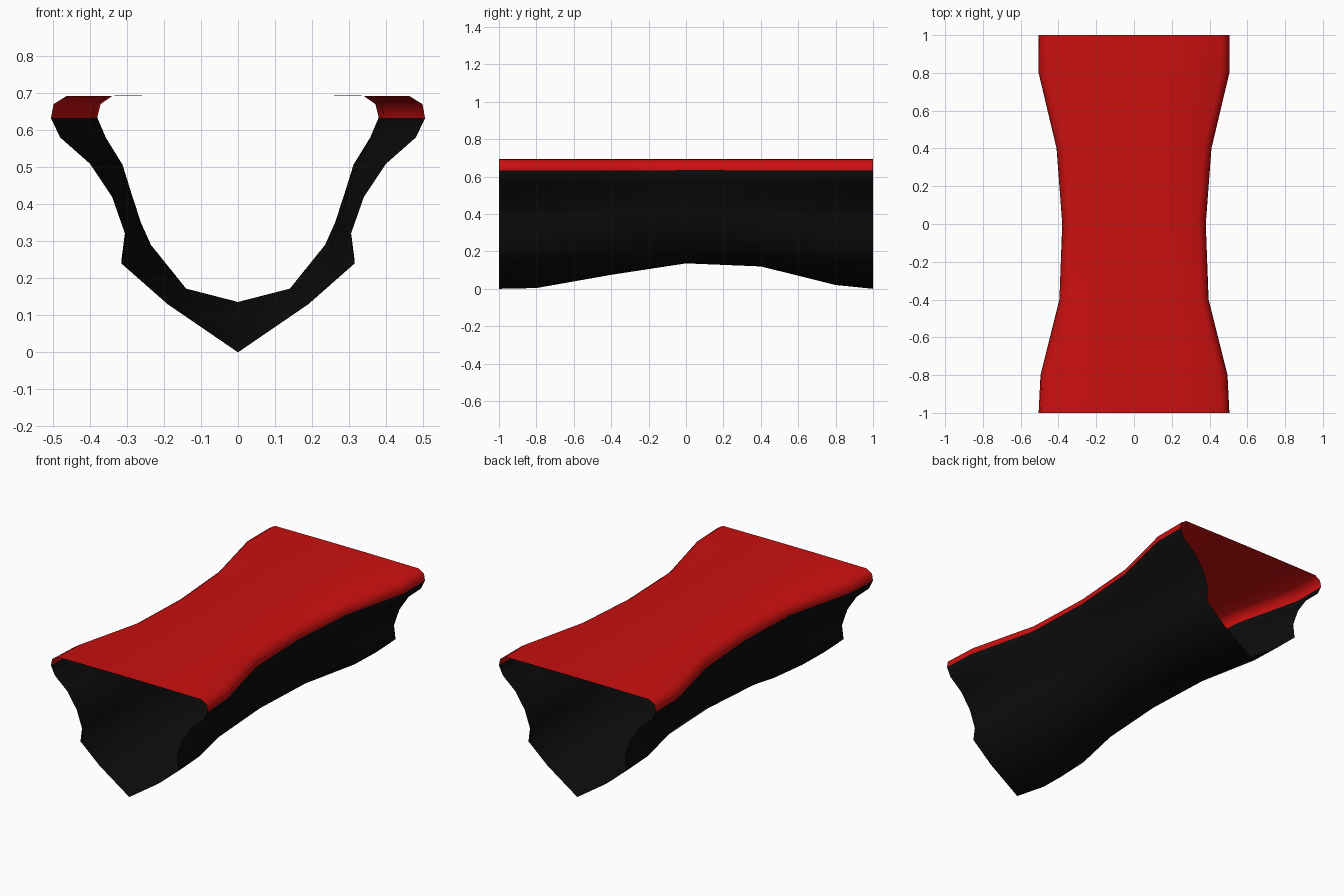
import bpy, bmesh, math

if "Cube" in bpy.data.objects:
    bpy.data.objects.remove(bpy.data.objects["Cube"], do_unlink=True)


def make_material(name, rgb):
    mat = bpy.data.materials.new(name)
    mat.use_nodes = True
    color = (*rgb, 1.0)
    mat.diffuse_color = color
    mat.node_tree.nodes["Principled BSDF"].inputs["Base Color"].default_value = color
    return mat


def mix(a, b, t):
    return a + (b - a) * t


# Half profiles from keel to crown: wide at the ends, narrow at the waist
END = [(0, 0), (.19, .13), (.315, .24), (.305, .32), (.34, .42), (.40, .51),
       (.48, .58), (.505, .632), (.498, .67), (.463, .692), (.13, .694)]
WAIST = [(0, .136), (.14, .172), (.235, .29), (.262, .35), (.288, .43), (.312, .507),
         (.357, .58), (.38, .634), (.371, .67), (.34, .692), (.13, .694)]

# Stations along the length: y, narrowing, keel lift
STATIONS = [(-1, 0, 0), (-.8, .08, .03), (-.4, .88, .55), (0, 1, 1),
            (.4, .76, .88), (.8, 0, .15), (1, 0, 0)]

# Open-ended hollow shell lofted through the stations
bm = bmesh.new()
rings = []
for y, narrow, lift in STATIONS:
    half = [(mix(e[0], w[0], narrow), mix(e[1], w[1], lift)) for e, w in zip(END, WAIST)]
    loop = half + [(-x, z) for x, z in reversed(half[1:])]
    rings.append([bm.verts.new((x, y, z)) for x, z in loop])

count = len(rings[0])
for a, b in zip(rings, rings[1:]):
    for i in range(count):
        j = (i + 1) % count
        face = bm.faces.new((a[i], a[j], b[j], b[i]))
        # Red cover above the rim line, black underneath
        face.material_index = 1 if face.calc_center_median().z > .625 else 0
bm.normal_update()
if sum(f.normal.z for f in bm.faces if f.material_index) < 0:
    bmesh.ops.reverse_faces(bm, faces=bm.faces[:])

mesh = bpy.data.meshes.new("padded_shell")
bm.to_mesh(mesh)
bm.free()
mesh.materials.append(make_material("black", (.004, .004, .004)))
mesh.materials.append(make_material("red", (.6, .005, .005)))
shell = bpy.data.objects.new("padded_shell", mesh)
bpy.context.collection.objects.link(shell)

# Smooth shading
bpy.context.view_layer.objects.active = shell
shell.select_set(True)
bpy.ops.object.shade_smooth_by_angle(angle=math.radians(75))
